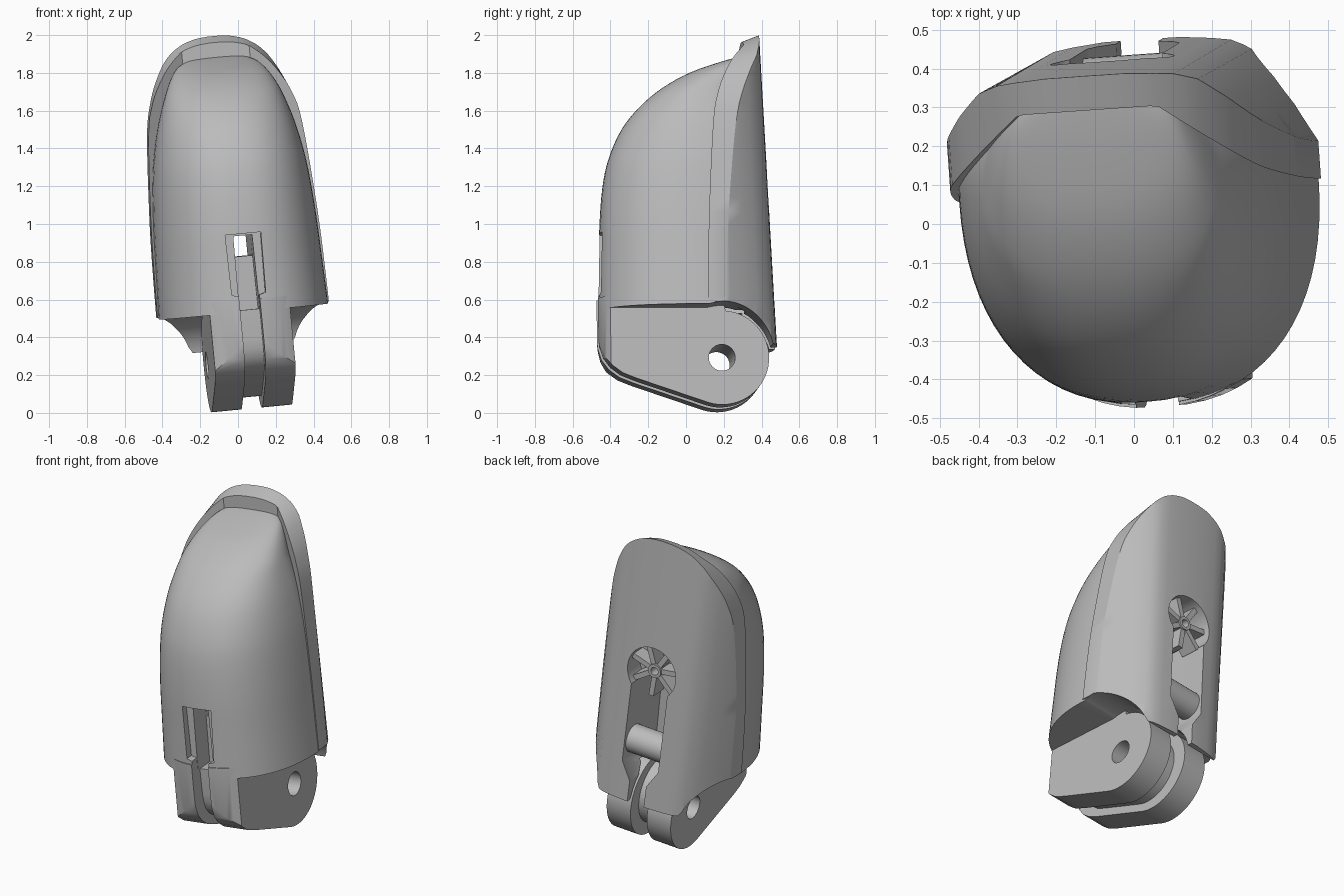
import bpy, bmesh, math
from mathutils import Matrix, Vector

if "Cube" in bpy.data.objects:
    bpy.data.objects.remove(bpy.data.objects["Cube"])

grey = bpy.data.materials.new("plain_grey")
grey.use_nodes = True
grey.diffuse_color = (0.5, 0.5, 0.5, 1)
grey.node_tree.nodes["Principled BSDF"].inputs["Base Color"].default_value = (0.5, 0.5, 0.5, 1)
parts = []


def finish(name, bm, part=True):
    bmesh.ops.remove_doubles(bm, verts=bm.verts, dist=1e-5)
    bmesh.ops.recalc_face_normals(bm, faces=bm.faces)
    if bm.calc_volume(signed=True) < 0:
        bmesh.ops.reverse_faces(bm, faces=bm.faces)
    me = bpy.data.meshes.new(name)
    bm.to_mesh(me)
    bm.free()
    ob = bpy.data.objects.new(name, me)
    bpy.context.collection.objects.link(ob)
    me.materials.append(grey)
    if part:
        parts.append(ob)
    else:
        ob.hide_render = True
    return ob


def skin(name, rings, part=True):
    """Closed solid through equal-length rings of points."""
    bm = bmesh.new()
    loops = [[bm.verts.new(p) for p in ring] for ring in rings]
    for a, b in zip(loops, loops[1:]):
        for i in range(len(a)):
            j = (i + 1) % len(a)
            bm.faces.new((a[i], a[j], b[j], b[i]))
    bm.faces.new(loops[0])
    bm.faces.new(loops[-1])
    return finish(name, bm, part)


def prism_x(name, pts, x0, x1, part=True):
    return skin(name, [[(x, y, z) for y, z in pts] for x in (x0, x1)], part)


def prism_y(name, pts, y0, y1, part=True):
    return skin(name, [[(x, y, z) for x, z in pts] for y in (y0, y1)], part)


def circle(cx, cy, r, n=48):
    return [(cx + r * math.cos(t * math.tau / n), cy + r * math.sin(t * math.tau / n)) for t in range(n)]


def mirrored(half):
    """Outline from its +x half, bottom to top."""
    return half + [(-x, z) for x, z in reversed(half) if x > 0]


def boolean(ob, tool, op="DIFFERENCE"):
    mod = ob.modifiers.new("cut", "BOOLEAN")
    mod.object, mod.operation, mod.solver = tool, op, "EXACT"
    with bpy.context.temp_override(object=ob, active_object=ob, selected_objects=[ob]):
        bpy.ops.object.modifier_apply(modifier=mod.name)


def smooth_path(keys, steps=4):
    """Catmull-Rom through the key tuples."""
    k = [Vector(p) for p in keys]
    k = [2 * k[0] - k[1]] + k + [2 * k[-1] - k[-2]]
    out = []
    for i in range(1, len(k) - 2):
        a, b, c, d = k[i - 1:i + 3]
        for s in range(steps):
            t = s / steps
            out.append(b + 0.5 * t * (c - a + t * (2 * a - 5 * b + 4 * c - d + t * (3 * (b - c) + d - a))))
    return out + [k[-2]]


def section(z, half, front, back, n=72):
    mid = max(0.1, (front + back) / 2)
    ring = []
    for i in range(n):
        c, s = math.cos(i * math.tau / n), math.sin(i * math.tau / n)
        depth = back - mid if s > 0 else mid - front
        ring.append((half * math.copysign(abs(c) ** 0.87, c),
                     mid + depth * math.copysign(abs(s) ** 0.87, s), z))
    return ring


# Rounded finger pad: height, half width, front depth
pad_keys = [(.535, .45, -.468), (.8, .44, -.462), (1, .432, -.457), (1.2, .418, -.44),
            (1.35, .4, -.407), (1.5, .37, -.34), (1.62, .335, -.245), (1.72, .297, -.125),
            (1.80, .255, .02), (1.855, .205, .18), (1.885, .13, .29), (1.895, .03, .34)]
pad = skin("finger_pad", [section(z, h, f, .36) for z, h, f in smooth_path(pad_keys)])

# Back hood: faceted plan, narrowing to an arched top
back_plan = [(0, .475), (.1, .474), (.18, .466), (.23, .458), (.285, .432), (.347, .36),
             (.4, .285), (.445, .205), (.475, .15)]


def hood_ring(half, z):
    lean = .09 * (z - .3) / 1.8
    slope = max(0, z - 1.6)
    back, front = [], []
    for (x0, y0), (x1, y1) in zip([back_plan[0]] + back_plan, back_plan):
        x, y = x1, y1
        if x1 > half:
            x = half
            y = y0 + (y1 - y0) * (half - x0) / (x1 - x0) if x0 < half else back[-1][1]
        back.append((x, y))
        front.append((x, .3 - .784 * max(0, x - .18)))
    back = [(x, y - lean * max(0, y - .1) / .37) if x < half else (x, y) for x, y in back]
    edge = [(x, y - lean * max(0, y - .1) / .37) if x >= half else (x, y) for x, y in back]
    ring = mirrored(edge) + [(-x, y) for x, y in reversed(mirrored(front))]
    # start the front row at the -x centre so the loop stays simple
    pos = edge[::-1] + [(-x, y) for x, y in edge[1:]]
    ring = pos + [(-x, y) for x, y in front[::-1]] + front[1:]
    return [(x, y, z - slope * max(0, .385 - y)) for x, y in ring]


arch_keys = [(.46, .34), (.452, .8), (.44, 1.1), (.41, 1.5), (.375, 1.68), (.33, 1.8),
             (.265, 1.9), (.185, 1.962), (.1, 1.992), (.03, 2.0)]
hood = skin("back_hood", [hood_ring(h, z) for h, z in smooth_path(arch_keys)])

# Hinge lugs under the body
PV, PZ = .172, .27
arc = [(PV + .25 * math.cos(math.radians(a)), PZ + .25 * math.sin(math.radians(a))) for a in range(-107, 91, 6)]
lug_side = arc + [(PV, .6), (-.48, .6), (-.475, .4), (-.468, .34), (-.448, .28), (-.41, .23), (-.355, .19), (-.28, .16)]
lugs = prism_x("hinge_lugs", lug_side, -.214, .214)
envelope = skin("lug_envelope", [section(z, .45, -.475, .9) for z in (-.1, .7)], False)
boolean(lugs, envelope, "INTERSECT")
boolean(lugs, prism_x("lug_channel", [(-.7, -.1), (.7, -.1), (.7, .7), (-.7, .7)], -.055, .055, False))
core = prism_x("channel_floor", [(-.02 + (y + .02) * .8, .33 + (z - .33) * .8) for y, z in lug_side], -.06, .06)
hole = prism_x("pivot_hole", circle(PV, PZ, .07), -.5, .5, False)
boolean(lugs, hole)
boolean(core, hole)

# Clearance for the joint, then the front window and the back slot
clearance = prism_x("joint_clearance", circle(PV, PZ, .277, 96), -.8, .8, False)
under = prism_x("underside", [(-.7, -.1), (PV, -.1), (PV, .545), (-.7, .545)], -.8, .8, False)
window = prism_y("front_window", mirrored([(.055, .4), (.055, .62), (.09, .63), (.095, .95)]), -.7, -.41, False)
front_slot = prism_y("front_slot", mirrored([(.055, .4), (.05, .94)]), -.7, -.28, False)
passage = prism_y("tendon_passage", mirrored([(.05, .83), (.05, .94)]), -.6, .2, False)
slot = prism_y("back_slot", mirrored([(.055, .2), (.055, .47), (.12, .58), (.12, 1.12)]), .08, .7, False)
recess = prism_y("wheel_recess", circle(0, 1.17, .16), .29, .7, False)
boolean(hood, under)
for tool in (clearance, slot, recess):
    boolean(hood, tool)
for tool in (clearance, window, front_slot, passage, slot, recess):
    boolean(pad, tool)

# Cross pin and spoked wheel in the back
prism_x("cross_pin", circle(.35, .68, .085, 32), -.15, .15)
hub = prism_y("wheel_hub", circle(0, 1.17, .042, 24), .27, .395)
boolean(hub, prism_y("hub_bore", circle(0, 1.17, .024, 24), .33, .5, False))
for i in range(7):
    a = math.tau * i / 7 + .3
    d, n = Vector((math.cos(a), math.sin(a))), Vector((-math.sin(a), math.cos(a))) * .016
    o = Vector((0, 1.17))
    prism_y(f"wheel_spoke_{i + 1}", [tuple(o + p) for p in (d * .03 - n, d * .165 - n, d * .165 + n, d * .03 + n)],
            .27, .385)

# Lean the whole model and shade it
centre = Vector((0, 0, 1))
pose = (Matrix.Translation(centre) @ Matrix.Rotation(math.radians(4), 4, "Z")
        @ Matrix.Rotation(math.radians(-5.5), 4, "Y") @ Matrix.Translation(Vector((-.01, 0, 0)) - centre))
bpy.ops.object.select_all(action="DESELECT")
for ob in parts:
    ob.data.transform(pose)
    ob.select_set(True)
bpy.context.view_layer.objects.active = pad
bpy.ops.object.shade_smooth_by_angle(angle=math.radians(32))
for ob in [o for o in bpy.context.collection.objects if o.hide_render and o.type == "MESH"]:
    bpy.data.objects.remove(ob)
